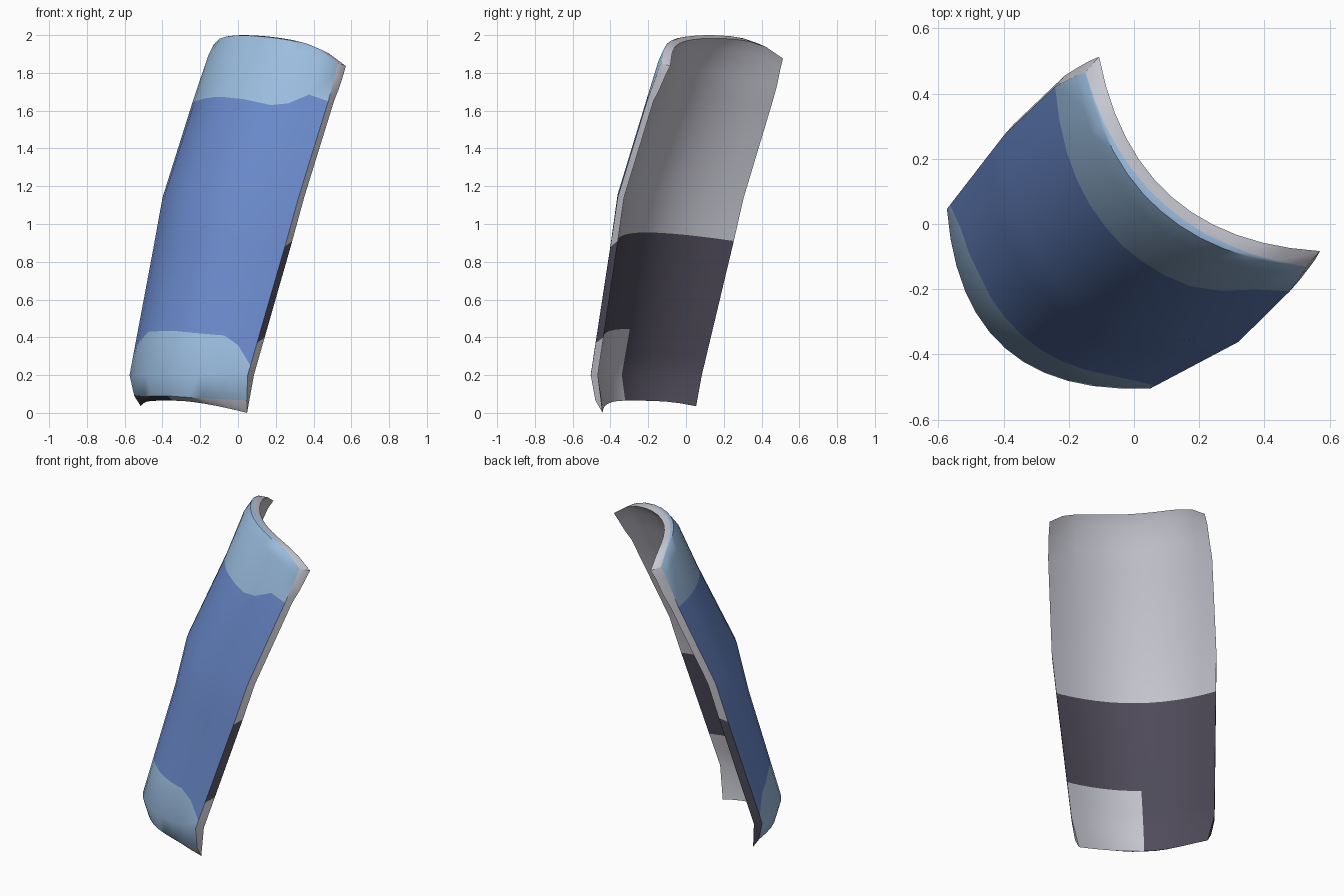
import bpy, bmesh, math

if "Cube" in bpy.data.objects:
    bpy.data.objects.remove(bpy.data.objects["Cube"])

COLS = 12


def material(name, rgb):
    m = bpy.data.materials.new(name)
    m.diffuse_color = (*rgb, 1)
    m.use_nodes = True
    m.node_tree.nodes["Principled BSDF"].inputs["Base Color"].default_value = m.diffuse_color
    return m


MATS = [material("light blue", (0.33, 0.51, 0.74)),
        material("blue", (0.145, 0.255, 0.60)),
        material("light grey", (0.57, 0.57, 0.64)),
        material("dark grey", (0.080, 0.072, 0.104))]
LIGHT, BLUE, GREY, DARK = range(4)


def interp(table, x):
    """Piecewise linear lookup; each entry is (x, value, value, ...)."""
    x = min(max(x, table[0][0]), table[-1][0])
    for a, b in zip(table, table[1:]):
        if x <= b[0]:
            f = (x - a[0]) / (b[0] - a[0])
            return [p + (q - p) * f for p, q in zip(a[1:], b[1:])]


# Lengthwise profile: height, edge depth, half width, side shift, bulge, thickness at edge
PROFILE = [(0.00, 0.325, 0.375, -0.047, 0.20, 0.025),
           (0.08, 0.33, 0.397, -0.045, 0.186, 0.035),
           (0.20, 0.345, 0.417, -0.045, 0.203, 0.05),
           (1.13, 0.06, 0.480, 0.000, 0.233, 0.045),
           (1.66, -0.165, 0.478, 0.018, 0.242, 0.046),
           (1.93, -0.225, 0.462, 0.028, 0.186, 0.06),
           (2.00, -0.25, 0.452, 0.032, 0.166, 0.065),
           (2.03, -0.252, 0.452, 0.032, 0.146, 0.065)]
# Wavy borders of the blue panel across the width (-1 left, 1 right)
LOW_BORDER = [(-1, 0.25), (-0.83, 0.36), (-0.5, 0.43), (0, 0.435), (0.67, 0.41), (0.83, 0.36), (1, 0.25)]
HIGH_BORDER = [(-1, 1.64), (-0.5, 1.665), (-0.2, 1.675), (0.2, 1.66), (0.6, 1.62), (0.85, 1.69), (1, 1.65)]


def rows(q, inner):
    """Pairs of (profile height, real height) up one column of the plate."""
    top = 1.998 - 0.05 * q * q - 0.075 * q ** 6 - 0.02 * q
    high = interp(HIGH_BORDER, q)[0]
    bend = (1.13, 1.14 + 0.05 * (1 - q * q))
    if inner:
        end = 0.065 - (0.065 * q * q if q > 0 else 0.03 * q ** 4)
        return [(0, end), (0.2, 0.2), (0.3, 0.3)] + \
               [(z, z) for z in (0.445 - 0.045 * q * q, 0.955 - 0.045 * q * q)] + \
               [bend, (high, high), (1.8, (high + top - 0.07) / 2), (1.93, top - 0.07), (2, top - 0.017)]
    low = interp(LOW_BORDER, q)[0]
    shoulder = 0.465 - 0.095 * q ** 4
    return [(0.08, 0.09 - 0.012 * (q + abs(q)))] + \
           [(z, z) for z in (0.2, low, shoulder, 0.88)] + \
           [bend, (high, high), (1.93, top - 0.06), (2, top - 0.002), (2.03, top)]


def point(q, nominal, z, inner):
    edge, half, shift, bulge, rim = interp(PROFILE, nominal)
    s = shift + q * half
    d = edge + bulge * (1 - abs(q) ** 2.0)
    if inner:
        d -= rim + (0.055 - rim) * (1 - q * q)
    return (0.75 * s - 0.66 * d, -0.66 * s - 0.75 * d, z)


bm = bmesh.new()
qs = [2 * i / COLS - 1 for i in range(COLS + 1)]
outer, inner = [[[bm.verts.new(point(q, n, z, side)) for n, z in rows(q, side)] for q in qs]
                for side in (False, True)]
LAST = len(outer[0]) - 1


def face(verts, mat):
    bm.faces.new(verts).material_index = mat


def backing_colour(row, right):
    if row >= 4 or (right and row < 3):
        return GREY
    return DARK


# Outer panel and inner lining
for i in range(COLS):
    right = i >= COLS // 2
    for j in range(LAST):
        for grid in (outer, inner):
            quad = [grid[i][j], grid[i + 1][j], grid[i + 1][j + 1], grid[i][j + 1]]
            if grid is outer:
                face(quad, BLUE if 2 <= j < 6 else LIGHT)
            else:
                face(quad, backing_colour(j, right))
    # Bottom and top rims
    for j in (0, LAST):
        face([outer[i][j], outer[i + 1][j], inner[i + 1][j], inner[i][j]], backing_colour(j, right))
# Side rims
for i in (0, COLS):
    for j in range(LAST):
        face([outer[i][j], outer[i][j + 1], inner[i][j + 1], inner[i][j]], backing_colour(j, i == COLS))

bmesh.ops.recalc_face_normals(bm, faces=bm.faces)
mesh = bpy.data.meshes.new("curved_guard_plate")
bm.to_mesh(mesh)
bm.free()
for m in MATS:
    mesh.materials.append(m)
plate = bpy.data.objects.new("curved_guard_plate", mesh)
bpy.context.collection.objects.link(plate)
bpy.context.view_layer.objects.active = plate
plate.select_set(True)
bpy.ops.object.shade_smooth_by_angle(angle=math.radians(42))
